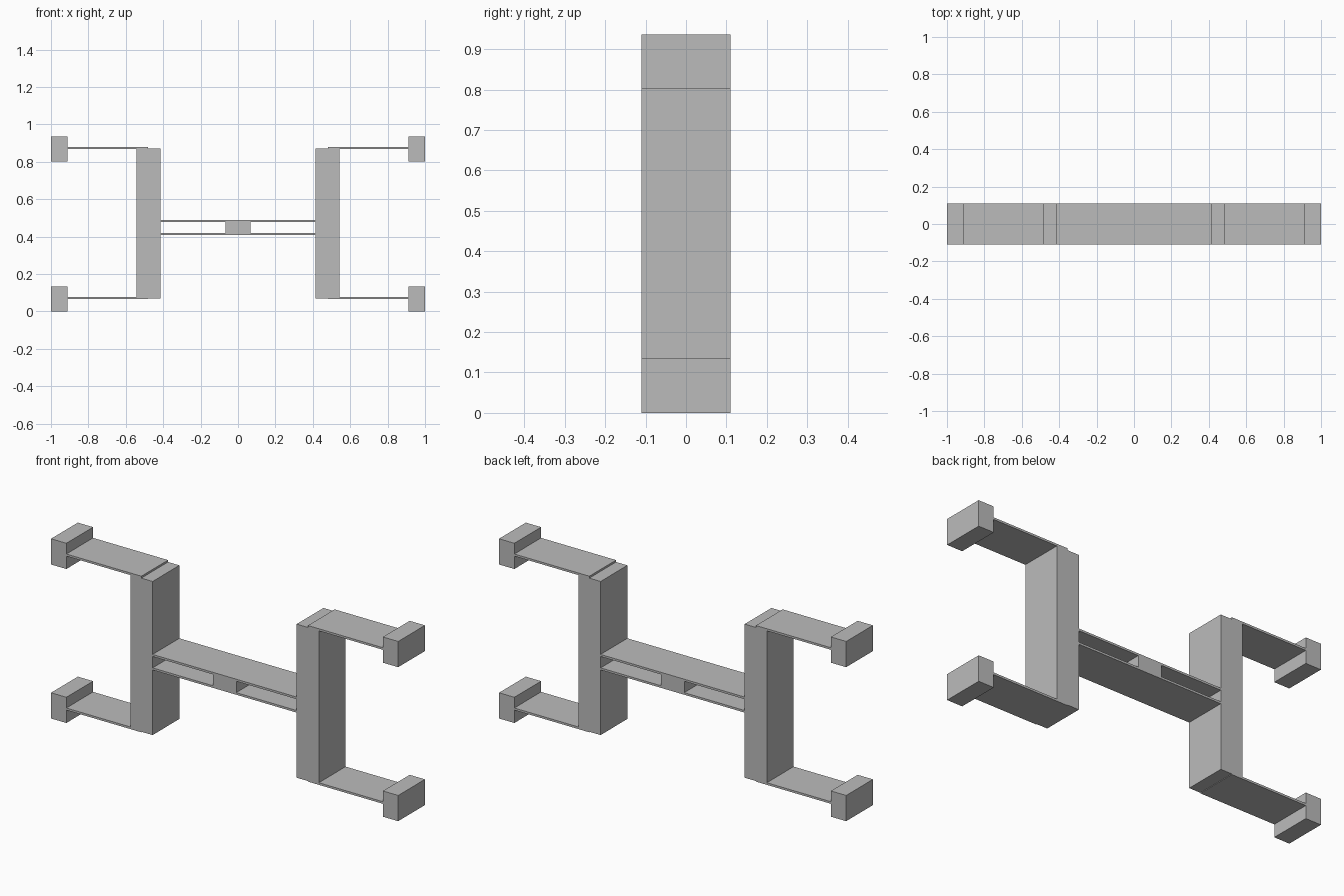
import bpy

if "Cube" in bpy.data.objects:
    bpy.data.objects.remove(bpy.data.objects["Cube"])

DEPTH = 0.11  # half depth shared by every part

grey = bpy.data.materials.new("plain grey")
grey.diffuse_color = (0.5, 0.5, 0.5, 1)
grey.use_nodes = True
grey.node_tree.nodes["Principled BSDF"].inputs["Base Color"].default_value = grey.diffuse_color


def box(name, x0, x1, z0, z1):
    """Full-depth box between two x and two z limits."""
    bpy.ops.mesh.primitive_cube_add(size=1, location=((x0 + x1) / 2, 0, (z0 + z1) / 2))
    ob = bpy.context.object
    ob.name = name
    ob.scale = (abs(x1 - x0), DEPTH * 2, z1 - z0)
    bpy.ops.object.transform_apply(location=False, rotation=False, scale=True)
    ob.data.materials.append(grey)
    return ob


for side, s in (("left", -1), ("right", 1)):
    # Upright post
    box(f"{side}_post", s * 0.415, s * 0.543, 0.07, 0.87)
    for level, z in (("lower", 0.0), ("upper", 0.802)):
        # Thin arm lapping halfway over the post end, with a block at its tip
        box(f"{side}_{level}_arm", s * 0.48, s * 0.912, z + 0.067, z + 0.078)
        box(f"{side}_{level}_end_block", s * 0.912, s * 1.0, z, z + 0.134)

# Paired thin plates joining the posts, with the central spacer between them
box("upper_bridge_plate", -0.415, 0.415, 0.479, 0.490)
box("lower_bridge_plate", -0.415, 0.415, 0.409, 0.420)
box("bridge_spacer", -0.067, 0.067, 0.420, 0.479)
